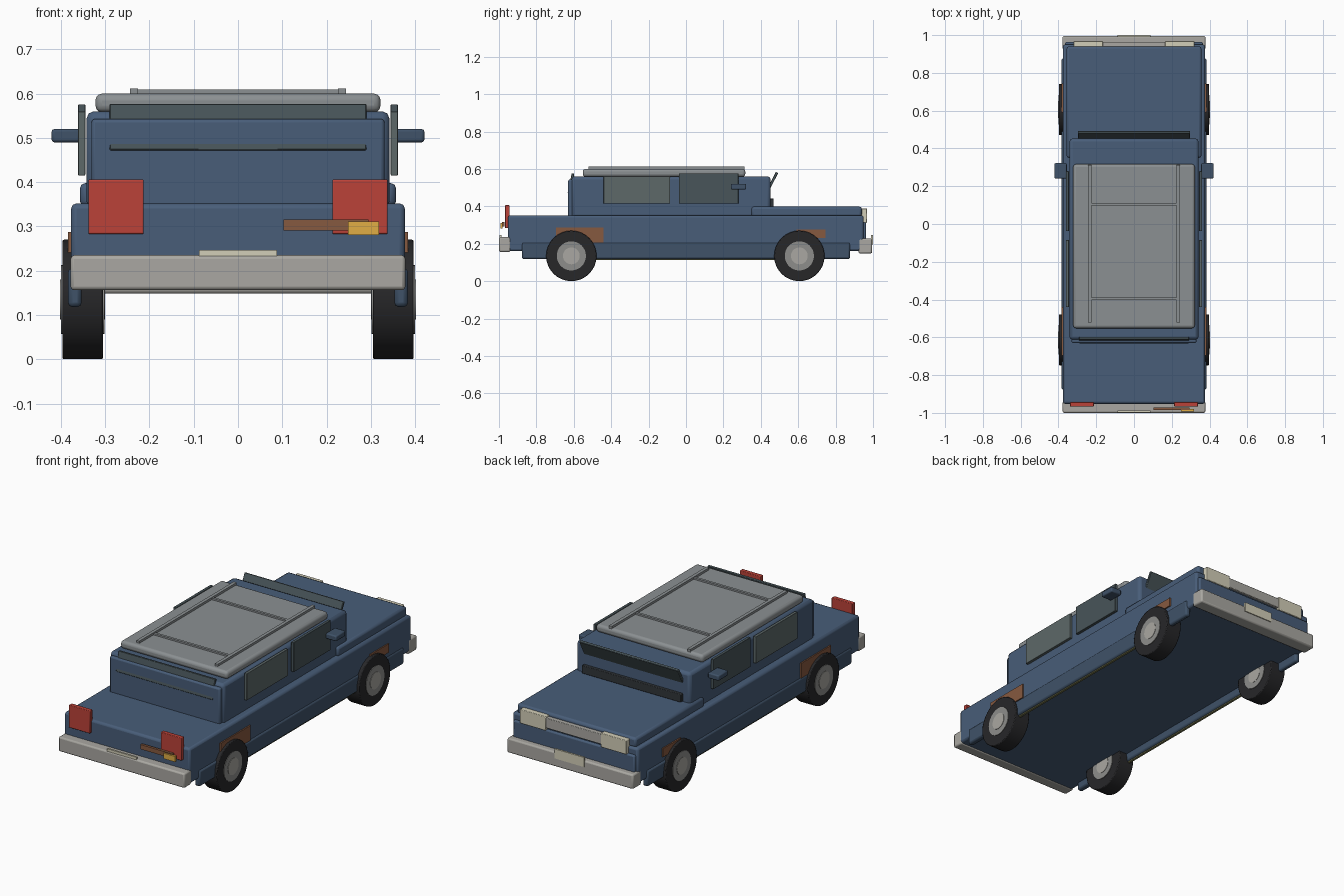
import bpy
from math import radians, pi


def mat(name, r, g, b):
    m = bpy.data.materials.new(name)
    m.diffuse_color = (r, g, b, 1)
    return m


BLUE = mat("blue_paint", 0.065, 0.11, 0.19)
SILL = mat("dark_blue", 0.05, 0.085, 0.14)
RUST = mat("rust", 0.24, 0.10, 0.05)
RED = mat("red_lens", 0.50, 0.055, 0.04)
AMBER = mat("amber_lens", 0.75, 0.42, 0.06)
CREAM = mat("cream", 0.65, 0.62, 0.48)
GLASS = mat("glass", 0.065, 0.09, 0.10)
GLASS2 = mat("rear_glass", 0.11, 0.14, 0.14)
RUBBER = mat("rubber", 0.02, 0.02, 0.022)
BLACK = mat("black_trim", 0.03, 0.035, 0.04)
METAL = mat("metal", 0.40, 0.39, 0.36)
ROOF = mat("roof_grey", 0.26, 0.28, 0.29)
HUB = mat("hub_grey", 0.27, 0.27, 0.26)
OLIVE = mat("olive_trim", 0.18, 0.18, 0.08)


# box from min/max extents, with optional rounded edges and x tilt
def box(name, x, y, z, m, bevel=0.0, seg=2, tilt=0.0):
    lo, hi = zip(x, y, z)
    bpy.ops.mesh.primitive_cube_add(
        size=1, location=[(a + b) / 2 for a, b in zip(lo, hi)],
        rotation=(radians(tilt), 0, 0))
    o = bpy.context.object
    o.name = name
    o.scale = [b - a for a, b in zip(lo, hi)]
    bpy.ops.object.transform_apply(location=False, rotation=False, scale=True)
    o.data.materials.append(m)
    if bevel:
        b = o.modifiers.new("bevel", 'BEVEL')
        b.width, b.segments = bevel, seg
        bpy.ops.object.shade_smooth_by_angle(angle=radians(35))
    return o


# the same box on both sides of the car
def pair(name, x, y, z, m, bevel=0.0):
    box(name + "_right", x, y, z, m, bevel)
    box(name + "_left", (-x[1], -x[0]), y, z, m, bevel)


def disc(name, x, y, z, radius, width, m, bevel=0.0):
    bpy.ops.mesh.primitive_cylinder_add(
        vertices=32, radius=radius, depth=width, location=(x, y, z), rotation=(0, pi / 2, 0))
    o = bpy.context.object
    o.name = name
    o.data.materials.append(m)
    if bevel:
        b = o.modifiers.new("bevel", 'BEVEL')
        b.width, b.segments = bevel, 2
        b.limit_method = 'ANGLE'
    bpy.ops.object.shade_smooth_by_angle(angle=radians(35))


# body shell
box("lower_body", (-0.377, 0.377), (-0.952, 0.95), (0.16, 0.352), BLUE, 0.012)
box("nose_panel", (-0.365, 0.365), (0.90, 0.963), (0.16, 0.315), BLUE, 0.008)
box("hood", (-0.357, 0.357), (0.35, 0.94), (0.345, 0.398), BLUE, 0.012)
box("cabin", (-0.342, 0.342), (-0.612, 0.452), (0.34, 0.56), BLUE, 0.016)
box("cabin_rear_panel", (-0.331, 0.331), (-0.63, -0.58), (0.345, 0.543), BLUE, 0.008)
pair("sill", (0.353, 0.384), (-0.877, 0.877), (0.118, 0.206), SILL, 0.01)
pair("sill_trim", (0.362, 0.374), (-0.48, 0.48), (0.112, 0.12), OLIVE)

# roof panel and rack
box("roof_panel", (-0.322, 0.322), (-0.552, 0.317), (0.558, 0.6), ROOF, 0.015, 3)
pair("roof_rail", (0.226, 0.244), (-0.522, 0.312), (0.597, 0.612), ROOF)
for i, y in enumerate((0.105, -0.395)):
    box(f"roof_crossbar_{i}", (-0.235, 0.235), (y - 0.007, y + 0.007), (0.597, 0.609), ROOF)

# glazing
pair("front_side_window", (0.345, 0.361), (-0.038, 0.28), (0.415, 0.576), GLASS, 0.002)
pair("rear_side_window", (0.345, 0.361), (-0.44, -0.085), (0.415, 0.56), GLASS2, 0.002)
box("windshield", (-0.297, 0.297), (0.442, 0.456), (0.425, 0.59), GLASS, 0.002, 1, -27)
box("rear_window", (-0.29, 0.29), (-0.622, -0.608), (0.47, 0.577), GLASS, 0.002, 1, -12)
box("cowl_vent", (-0.297, 0.297), (0.44, 0.469), (0.398, 0.442), BLACK, 0.003)
pair("side_mirror", (0.356, 0.421), (0.24, 0.322), (0.49, 0.52), SILL, 0.006)

# bumpers and plates
box("rear_bumper", (-0.378, 0.378), (-1.0, -0.938), (0.156, 0.235), METAL, 0.008)
box("front_bumper", (-0.378, 0.378), (0.922, 0.995), (0.148, 0.227), METAL, 0.008)
box("rear_plate", (-0.088, 0.088), (-0.997, -0.987), (0.195, 0.247), CREAM)
box("front_plate", (-0.088, 0.088), (0.99, 1.0), (0.195, 0.247), CREAM)

# lights and grille
pair("tail_light", (0.213, 0.338), (-0.967, -0.943), (0.283, 0.406), RED, 0.003)
pair("headlight", (0.165, 0.32), (0.925, 0.968), (0.312, 0.388), CREAM, 0.003)
box("grille", (-0.28, 0.28), (0.92, 0.964), (0.325, 0.38), METAL, 0.003)
box("rust_strip", (0.103, 0.295), (-0.985, -0.971), (0.291, 0.316), RUST)
box("amber_lamp", (0.248, 0.318), (-0.993, -0.98), (0.281, 0.311), AMBER)

# rust patches over the wheels
pair("rear_rust_patch", (0.37, 0.384), (-0.695, -0.44), (0.206, 0.287), RUST)
pair("front_rust_patch", (0.37, 0.384), (0.59, 0.745), (0.23, 0.277), RUST)

# wheels
for s, side in ((1, "right"), (-1, "left")):
    for y, end in ((-0.613, "rear"), (0.606, "front")):
        tag = f"{end}_{side}"
        disc("tyre_" + tag, s * 0.351, y, 0.135, 0.135, 0.092, RUBBER, 0.004)
        disc("hubcap_" + tag, s * 0.351, y, 0.135, 0.078, 0.098, HUB)
        disc("hub_centre_" + tag, s * 0.351, y, 0.135, 0.045, 0.102, METAL)
